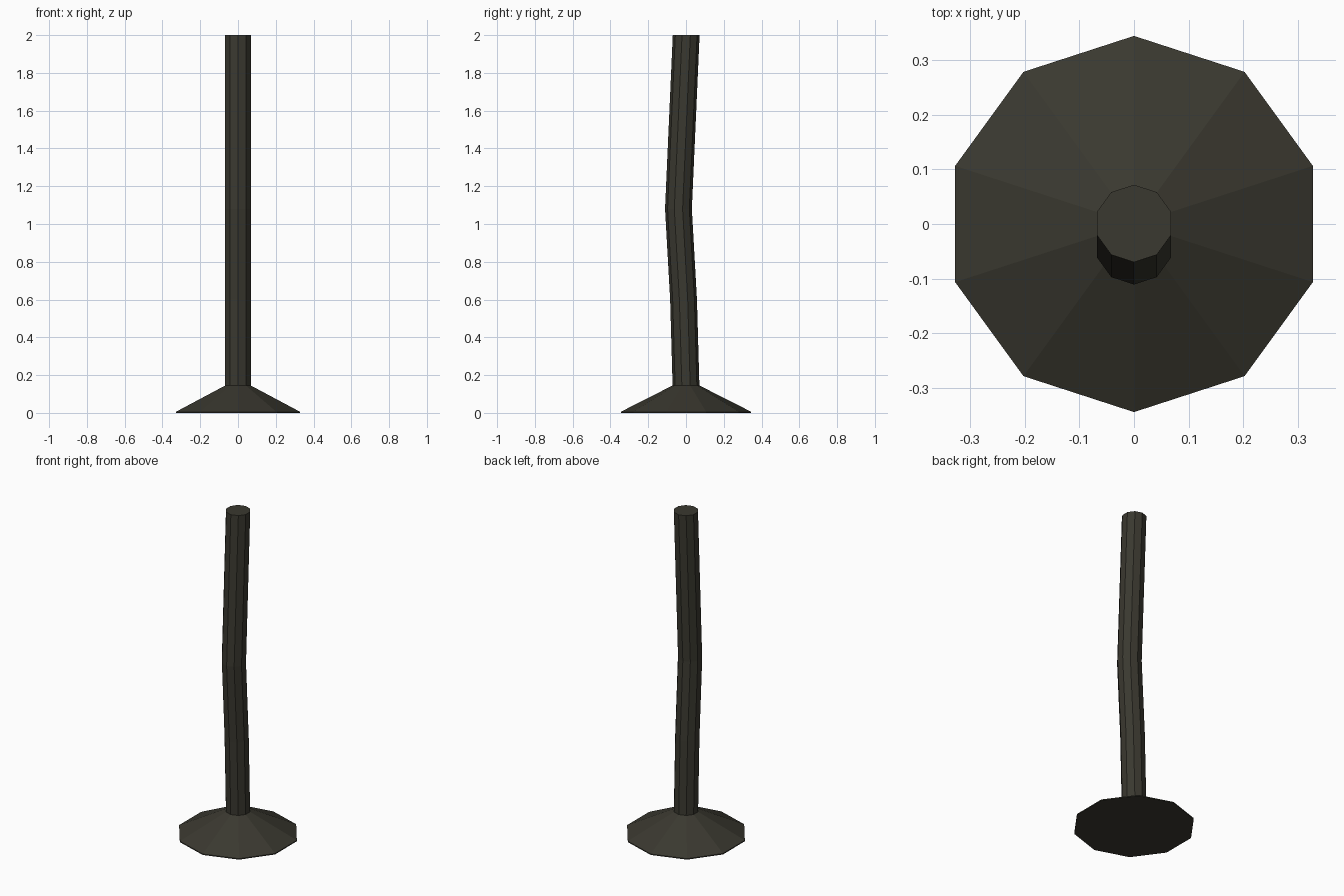
import bpy, bmesh, math

if "Cube" in bpy.data.objects:
    bpy.data.objects.remove(bpy.data.objects["Cube"])

SIDES = 10

mat = bpy.data.materials.new("dark olive metal")
mat.diffuse_color = (0.042, 0.040, 0.029, 1)
mat.use_nodes = True
mat.node_tree.nodes["Principled BSDF"].inputs["Base Color"].default_value = mat.diffuse_color


def loft(name, rings):
    """Skin flat-shaded decagon rings given as (z, y offset, radius)."""
    bm = bmesh.new()
    loops = []
    for z, y, r in rings:
        loops.append([bm.verts.new((r * math.cos(a), y + r * math.sin(a), z))
                      for a in (math.pi / 2 + i * math.tau / SIDES for i in range(SIDES))])
    for lo, hi in zip(loops, loops[1:]):
        for i in range(SIDES):
            j = (i + 1) % SIDES
            bm.faces.new((lo[i], lo[j], hi[j], hi[i]))
    bm.faces.new(loops[0][::-1])
    bm.faces.new(loops[-1])
    mesh = bpy.data.meshes.new(name)
    bm.to_mesh(mesh)
    bm.free()
    mesh.materials.append(mat)
    obj = bpy.data.objects.new(name, mesh)
    bpy.context.collection.objects.link(obj)
    return obj


# Flared foot with a thin rim
loft("flared_base", [(0, 0, 0.345), (0.006, 0, 0.345), (0.145, 0, 0.071)])

# Pole with a slight bend towards the front
loft("bent_pole", [(0.145, 0, 0.071), (0.6, -0.013, 0.071),
                   (1.08, -0.04, 0.071), (2.0, 0.001, 0.071)])
